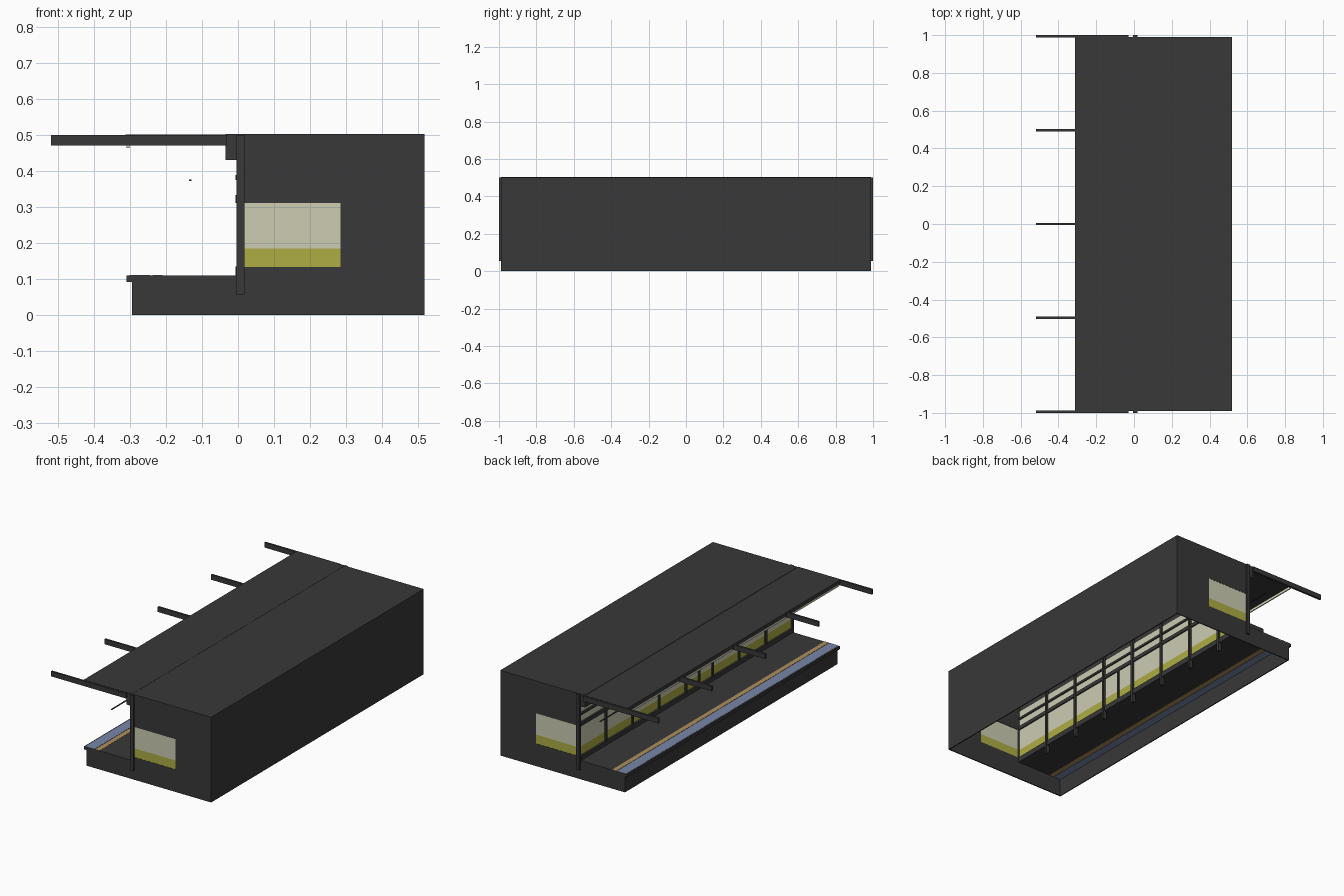
import bpy, bmesh

if "Cube" in bpy.data.objects:
    bpy.data.objects.remove(bpy.data.objects["Cube"])


def lin(c):
    return c / 12.92 if c <= 0.04045 else ((c + 0.055) / 1.055) ** 2.4


def mat(name, r, g, b, a=1.0):
    m = bpy.data.materials.new(name)
    m.diffuse_color = (lin(r), lin(g), lin(b), a)
    m.use_nodes = True
    m.node_tree.nodes["Principled BSDF"].inputs["Base Color"].default_value = m.diffuse_color
    return m


DARK = mat("dark_grey", 0.22, 0.22, 0.22)
CREAM = mat("cream_glass", 0.80, 0.80, 0.70, 0.75)
YELLOW = mat("yellow_glass", 0.68, 0.68, 0.27, 0.8)
BLUE = mat("blue_paving", 0.47, 0.53, 0.66)
TAN = mat("tan_paving", 0.68, 0.56, 0.36)
LAMP = mat("lamp_cream", 0.85, 0.85, 0.76)


def boxes(name, material, specs):
    """One object from boxes given as (x0, x1, y0, y1, z0, z1)."""
    bm = bmesh.new()
    for x0, x1, y0, y1, z0, z1 in specs:
        g = bmesh.ops.create_cube(bm, size=1)
        for v in g["verts"]:
            v.co = (x0 if v.co.x < 0 else x1,
                    y0 if v.co.y < 0 else y1,
                    z0 if v.co.z < 0 else z1)
    me = bpy.data.meshes.new(name)
    bm.to_mesh(me)
    bm.free()
    me.materials.append(material)
    ob = bpy.data.objects.new(name, me)
    bpy.context.collection.objects.link(ob)
    return ob


def both_ends(specs, t=0.006, end=0.99):
    """Repeat (x0, x1, z0, z1) plates on the front and back ends."""
    out = []
    for x0, x1, z0, z1 in specs:
        out += [(x0, x1, -end, -end + t, z0, z1), (x0, x1, end - t, end, z0, z1)]
    return out


L = 0.99

# Building shell, open underneath
boxes("rear_wall", DARK, [(0.512, 0.518, -L, L, 0, 0.5)])
boxes("roof", DARK, [(0.0, 0.518, -L, L, 0.494, 0.502)])
boxes("end_walls", DARK, both_ends([(0.0, 0.512, 0, 0.133),
                                    (0.0, 0.512, 0.311, 0.494),
                                    (0.285, 0.512, 0.133, 0.311)]))
boxes("end_windows", CREAM, both_ends([(0.018, 0.285, 0.185, 0.311)], 0.002, 0.989))
boxes("end_window_bands", YELLOW, both_ends([(0.018, 0.285, 0.133, 0.185)], 0.002, 0.989))

# Platform: thin top, riser, ends and lip
boxes("platform_top", DARK, [(-0.31, 0.0, -L, L, 0.104, 0.11)])
boxes("platform_riser", DARK, [(-0.295, -0.289, -L, L, 0, 0.104)])
boxes("platform_lip", DARK, [(-0.31, -0.295, -L, L, 0.092, 0.104)])
boxes("platform_ends", DARK, both_ends([(-0.289, 0.0, 0, 0.104)]))

# Paving stripes pass through the platform top
boxes("edge_stripe", BLUE, [(-0.302, -0.243, -L, L, 0.103, 0.111)])
boxes("warning_stripe", TAN, [(-0.238, -0.21, -L, L, 0.103, 0.111)])

# Glazed platform front
boxes("front_glass", CREAM, [(0.004, 0.006, -L, L, 0.185, 0.43)])
boxes("front_glass_band", YELLOW, [(0.004, 0.006, -L, L, 0.133, 0.185)])
boxes("front_rails", DARK, [(-0.007, 0.013, -L, L, 0.104, 0.135),
                            (-0.007, 0.013, -L, L, 0.311, 0.333),
                            (-0.007, 0.013, -L, L, 0.375, 0.388)])
boxes("front_header", DARK, [(-0.035, 0.004, -L, L, 0.43, 0.503)])

# Posts every quarter, plus the door post
posts = [(-0.004, 0.018, y - 0.007, y + 0.007, 0.055, 0.5)
         for y in (i * 0.248 for i in range(-4, 5))]
posts += [(-0.004, 0.018, s - 0.004, s + 0.004, 0.055, 0.5) for s in (-0.996, 0.996)]
posts.append((-0.004, 0.014, -0.131, -0.117, 0.11, 0.311))
boxes("front_posts", DARK, posts)

# Canopy with projecting beams
boxes("canopy", DARK, [(-0.313, -0.035, -L, L, 0.478, 0.501)])
boxes("canopy_beams", DARK, [(-0.52, -0.03, y - 0.006, y + 0.006, 0.47, 0.4995)
                             for y in (i * 0.497 for i in range(-2, 3))])

# Canopy edge lamp strip and the thin hanging rail
boxes("lamp_strip", LAMP, [(-0.309, -0.302, -L, L, 0.464, 0.478)])
boxes("hanging_rail", DARK, [(-0.136, -0.129, -L, L, 0.372, 0.376)])
